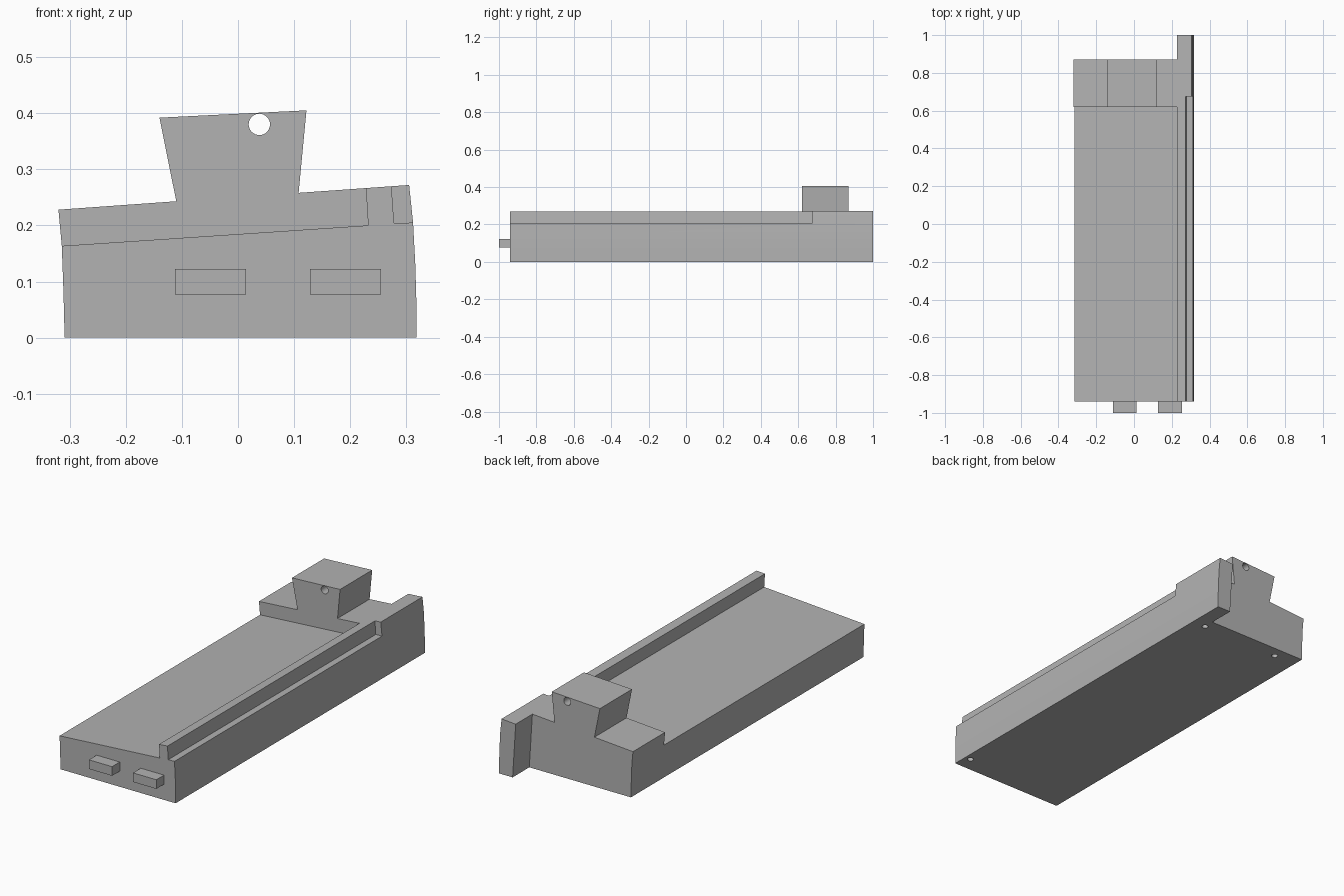
import bpy, bmesh
from math import pi
from mathutils import Matrix, Vector

cube = bpy.data.objects.get("Cube")
if cube:
    bpy.data.objects.remove(cube, do_unlink=True)

GREY = (0.45, 0.45, 0.45, 1)
grey = bpy.data.materials.new("plain grey")
grey.use_nodes = True
grey.diffuse_color = GREY
grey.node_tree.nodes["Principled BSDF"].inputs["Base Color"].default_value = GREY


def finish(name, bm):
    bmesh.ops.recalc_face_normals(bm, faces=bm.faces)
    mesh = bpy.data.meshes.new(name)
    bm.to_mesh(mesh)
    bm.free()
    mesh.materials.append(grey)
    obj = bpy.data.objects.new(name, mesh)
    bpy.context.collection.objects.link(obj)
    return obj


def extrude_profile(name, points, y0, y1):
    """Extrude an x-z outline along y."""
    bm = bmesh.new()
    face = bm.faces.new([bm.verts.new((x, y0, z)) for x, z in points])
    ext = bmesh.ops.extrude_face_region(bm, geom=[face])["geom"]
    moved = [v for v in ext if isinstance(v, bmesh.types.BMVert)]
    bmesh.ops.translate(bm, verts=moved, vec=Vector((0, y1 - y0, 0)))
    return finish(name, bm)


def cylinder(name, centre, radius, depth, along_y=False):
    bm = bmesh.new()
    turn = Matrix.Rotation(pi / 2 if along_y else 0, 4, 'X')
    bmesh.ops.create_cone(bm, cap_ends=True, segments=32, radius1=radius,
                          radius2=radius, depth=depth,
                          matrix=Matrix.Translation(centre) @ turn)
    return finish(name, bm)


# Full end outline: bowed sides, sloping top and flared block
outline = [(-0.309, 0), (0.318, 0), (0.318, 0.06), (0.316, 0.13), (0.312, 0.205),
           (0.305, 0.272), (0.108, 0.258), (0.122, 0.405), (-0.14, 0.392),
           (-0.11, 0.243), (-0.32, 0.228), (-0.314, 0.163), (-0.311, 0.08)]
body = extrude_profile("main_body", outline, -0.94, 1.0)

# Cutters for the deck, the rail ledge and the rear corner
cutters = [
    extrude_profile("deck_cutter", [(-0.5, 0.151), (0.232, 0.2), (0.228, 0.265),
                                    (0.22, 0.5), (-0.5, 0.5)], -1.2, 0.62),
    extrude_profile("ledge_cutter", [(0.278, 0.204), (0.5, 0.21), (0.5, 0.5),
                                     (0.258, 0.5)], -1.2, 0.675),
    extrude_profile("rear_cutter", [(-0.5, -0.1), (0.251, -0.1), (0.228, 0.265),
                                    (0.213, 0.5), (-0.5, 0.5)], 0.87, 1.2),
    cylinder("block_hole_cutter", (0.038, 0.75, 0.38), 0.019, 0.6, True),
]
# Small blind holes underneath
for x, y in ((0.287, -0.865), (0.244, 0.815), (-0.187, 0.815)):
    cutters.append(cylinder("foot_hole_cutter", (x, y, 0), 0.015, 0.1))

for cutter in cutters:
    cutter.hide_render = True
    mod = body.modifiers.new(cutter.name, 'BOOLEAN')
    mod.operation = 'DIFFERENCE'
    mod.solver = 'EXACT'
    mod.object = cutter

# Bake the cuts and drop the cutters
graph = bpy.context.evaluated_depsgraph_get()
cut_mesh = bpy.data.meshes.new_from_object(body.evaluated_get(graph))
body.modifiers.clear()
body.data = cut_mesh
for cutter in cutters:
    bpy.data.objects.remove(cutter, do_unlink=True)

bpy.ops.object.select_all(action='DESELECT')
body.select_set(True)
bpy.context.view_layer.objects.active = body
bpy.ops.object.shade_smooth_by_angle()

# Two tabs on the front end
for side, x0, x1 in (("right", -0.112, 0.014), ("left", 0.128, 0.255)):
    extrude_profile(side + "_front_tab", [(x0, 0.077), (x1, 0.077),
                                          (x1, 0.122), (x0, 0.122)], -1.0, -0.93)
